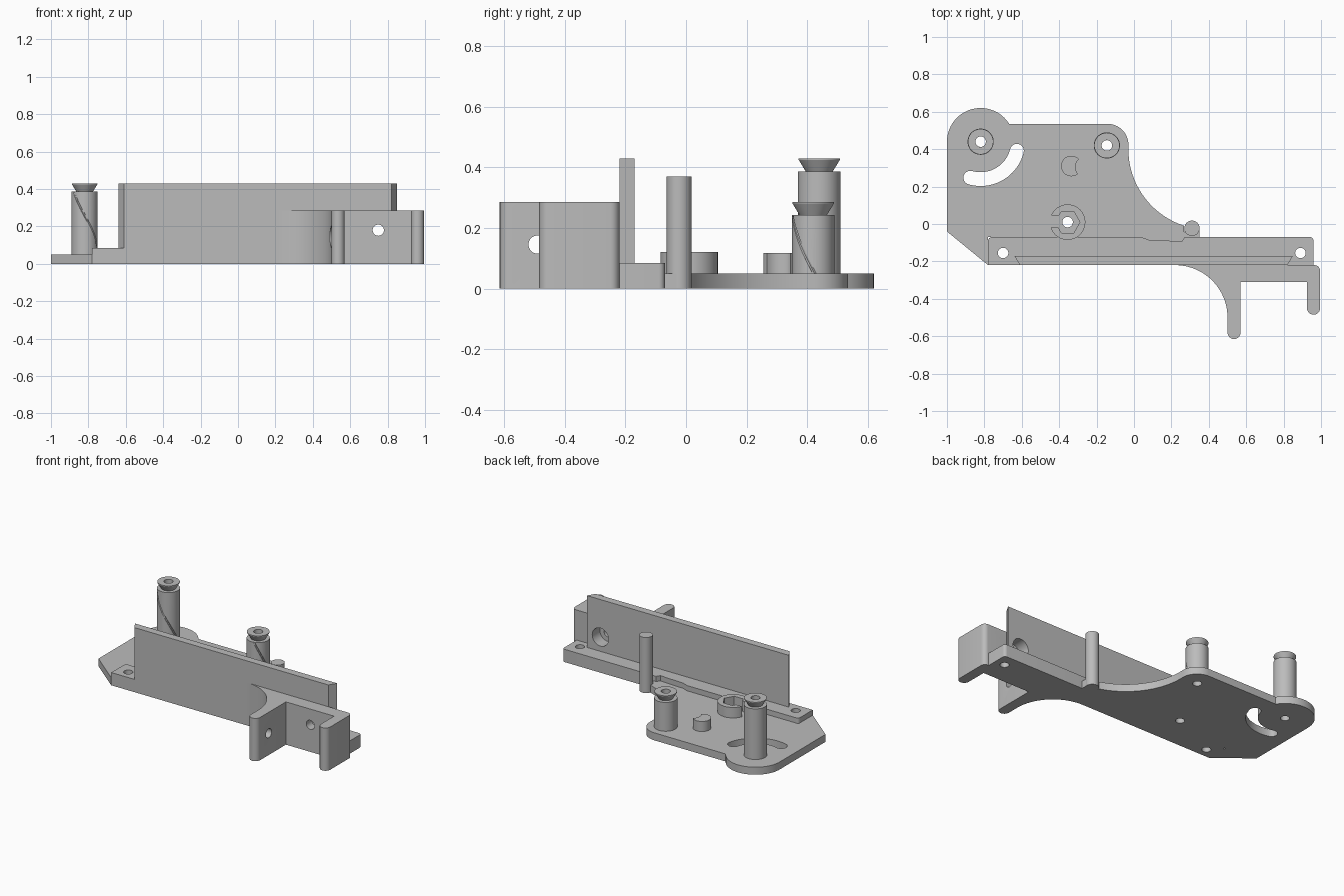
import bpy, bmesh, math
from math import cos, sin, radians

if "Cube" in bpy.data.objects:
    bpy.data.objects.remove(bpy.data.objects["Cube"])

grey = bpy.data.materials.new("plain grey")
grey.use_nodes = True
grey.diffuse_color = (0.5, 0.5, 0.5, 1)
grey.node_tree.nodes["Principled BSDF"].inputs["Base Color"].default_value = (0.5, 0.5, 0.5, 1)


def arc(cx, cy, r, a0, a1, n=24):
    """Points along an arc, angles in degrees."""
    angles = [radians(a0 + (a1 - a0) * i / n) for i in range(n + 1)]
    return [(cx + r * cos(a), cy + r * sin(a)) for a in angles]


def circle(cx, cy, r, n=40):
    return arc(cx, cy, r, 0, 360, n)[:-1]


def to_object(name, bm):
    bmesh.ops.remove_doubles(bm, verts=bm.verts, dist=1e-5)
    bmesh.ops.recalc_face_normals(bm, faces=bm.faces)
    mesh = bpy.data.meshes.new(name)
    bm.to_mesh(mesh)
    bm.free()
    mesh.materials.append(grey)
    ob = bpy.data.objects.new(name, mesh)
    bpy.context.collection.objects.link(ob)
    return ob


def extrude(name, outline, z0, z1, axis="z"):
    """Prism from a closed outline; outline is (x, y), (y, z) or (x, z) by axis."""
    place = {"z": lambda a, b, h: (a, b, h),
             "x": lambda a, b, h: (h, a, b),
             "y": lambda a, b, h: (a, h, b)}[axis]
    bm = bmesh.new()
    low = [bm.verts.new(place(a, b, z0)) for a, b in outline]
    high = [bm.verts.new(place(a, b, z1)) for a, b in outline]
    bm.faces.new(low)
    bm.faces.new(high)
    n = len(outline)
    for i in range(n):
        j = (i + 1) % n
        bm.faces.new((low[i], low[j], high[j], high[i]))
    return to_object(name, bm)


def lathe(name, profile, cx, cy, n=48):
    """Ring made by turning a closed (radius, z) profile."""
    bm = bmesh.new()
    rings = [[bm.verts.new((cx + r * cos(math.tau * i / n), cy + r * sin(math.tau * i / n), z))
              for i in range(n)] for r, z in profile]
    for k in range(len(rings)):
        a, b = rings[k], rings[(k + 1) % len(rings)]
        for i in range(n):
            j = (i + 1) % n
            bm.faces.new((a[i], a[j], b[j], b[i]))
    return to_object(name, bm)


def cut(ob, cutters):
    """Subtract the cutters, then remove them."""
    for c in cutters:
        c.hide_render = True
        mod = ob.modifiers.new("cut", "BOOLEAN")
        mod.operation, mod.solver, mod.object = "DIFFERENCE", "EXACT", c
    graph = bpy.context.evaluated_depsgraph_get()
    graph.update()
    mesh = bpy.data.meshes.new_from_object(ob.evaluated_get(graph))
    ob.modifiers.clear()
    ob.data = mesh
    for c in cutters:
        bpy.data.objects.remove(c)
    return ob


def drill(a, b, r, h0=-0.1, h1=0.6, axis="z"):
    return extrude("drill", circle(a, b, r), h0, h1, axis)


HOLE = 0.028
POST_A, POST_B, NUT = (-0.82, 0.44), (-0.145, 0.42), (-0.355, 0.01)
parts = []

# Base plate with a curved slot
notch = [(0.27, -0.07), (0.255, -0.095), (0.2, -0.09), (0.08, -0.085), (0.04, -0.07)]
plate = extrude("base_plate",
                [(-0.78, -0.07), (-0.78, -0.22), (-1, -0.04)]
                + arc(*POST_A, 0.18, 180, 32, 32)
                + arc(-0.14, 0.425, 0.11, 90, 0, 16)
                + arc(0.4, 0.4, 0.43, 180, 252, 32)
                + notch, 0, 0.05)
slot = extrude("slot_cutter",
               arc(*POST_A, 0.237, 254, 346)
               + arc(POST_A[0] + 0.2 * cos(radians(-14)), POST_A[1] + 0.2 * sin(radians(-14)),
                     0.037, -14, 166, 12)[1:-1]
               + arc(*POST_A, 0.163, 346, 254)
               + arc(POST_A[0] + 0.2 * cos(radians(254)), POST_A[1] + 0.2 * sin(radians(254)),
                     0.037, 74, 254, 12)[1:-1], -0.1, 0.2)
parts.append(cut(plate, [slot] + [drill(*p, HOLE) for p in (POST_A, POST_B, NUT)]))

# Long mounting rail with a screw hole at each end
rail = extrude("mounting_rail",
               [(-0.78, -0.22), (0.96, -0.22)] + arc(0.94, -0.09, 0.02, 0, 90, 6)
               + notch + arc(-0.76, -0.09, 0.02, 90, 180, 6), 0, 0.085)
parts.append(cut(rail, [drill(x, -0.155, HOLE) for x in (-0.7, 0.89)]))

# Upright wall with slanted ends
wall = extrude("upright_wall", [(-0.61, -0.22), (0.82, -0.22), (0.85, -0.17), (-0.64, -0.17)],
               0.085, 0.43)
parts.append(cut(wall, [drill(0.75, 0.18, 0.06, -0.3, 0, "y")]))

# Front bracket with two prongs
bracket = extrude("front_bracket",
                  arc(0.22, -0.5, 0.28, 90, 0)
                  + arc(0.535, -0.58, 0.035, 180, 360, 12)
                  + [(0.57, -0.31), (0.925, -0.31)]
                  + arc(0.96, -0.45, 0.035, 180, 360, 12)
                  + arc(0.965, -0.25, 0.03, 0, 90, 8), 0, 0.285)
parts.append(cut(bracket, [
    drill(0.75, 0.18, 0.03, -0.4, -0.2, "y"), drill(0.75, 0.18, 0.06, -0.25, -0.1, "y"),
    drill(-0.49, 0.145, 0.03, 0.4, 0.65, "x"), drill(-0.49, 0.145, 0.06, 0.3, 0.52, "x")]))


def groove(cx, cy, a0, a1, z0, z1, n=40):
    """Thin spiral cutter around a post."""
    curve = bpy.data.curves.new("groove", "CURVE")
    curve.dimensions = "3D"
    curve.bevel_depth, curve.bevel_resolution, curve.use_fill_caps = 0.006, 1, True
    line = curve.splines.new("POLY")
    line.points.add(n)
    for i, (x, y) in enumerate(arc(cx, cy, 0.071, a0, a1, n)):
        line.points[i].co = (x, y, z0 + (z1 - z0) * i / n, 1)
    tmp = bpy.data.objects.new("groove_curve", curve)
    bpy.context.collection.objects.link(tmp)
    graph = bpy.context.evaluated_depsgraph_get()
    mesh = bpy.data.meshes.new_from_object(tmp.evaluated_get(graph))
    bpy.data.objects.remove(tmp)
    ob = bpy.data.objects.new("groove_cutter", mesh)
    bpy.context.collection.objects.link(ob)
    return ob


# Hollow posts with flared caps and a spiral groove
for name, (x, y), top, start in (("tall_post", POST_A, 0.43, 215), ("short_post", POST_B, 0.285, 285)):
    neck = top - 0.043
    post = lathe(name, [(HOLE, 0.05), (0.07, 0.05), (0.07, neck), (0.045, neck),
                        (0.068, top - 0.005), (0.068, top), (HOLE, top)], x, y)
    parts.append(cut(post, [groove(x, y, start, 365, neck - 0.004, 0.045)]))

# Open hexagonal nut holder
holder = extrude("nut_holder", circle(*NUT, 0.095), 0.05, 0.12)
gap = extrude("gap_cutter", [(-0.5, -0.02), (-0.4, -0.02), (-0.4, 0.045), (-0.5, 0.045)], 0, 0.3)
parts.append(cut(holder, [extrude("hex_cutter", circle(*NUT, 0.066, 6), 0, 0.3), gap]))

# Small stop with a hollowed side
parts.append(extrude("small_stop", arc(-0.335, 0.31, 0.055, 40, 300)
                     + arc(-0.255, 0.305, 0.058, 220, 140, 8), 0.05, 0.117))

# Guide pin and its foot
parts.append(extrude("guide_pin", circle(0.31, -0.023, 0.041), 0, 0.37))
parts.append(extrude("pin_foot", [(0.269, -0.07), (0.35, -0.07), (0.35, -0.02), (0.269, -0.02)], 0, 0.05))

# Smooth the round sides, keep the edges sharp
bpy.ops.object.select_all(action="DESELECT")
for ob in parts:
    ob.select_set(True)
bpy.context.view_layer.objects.active = parts[0]
bpy.ops.object.shade_smooth_by_angle(angle=radians(30))
